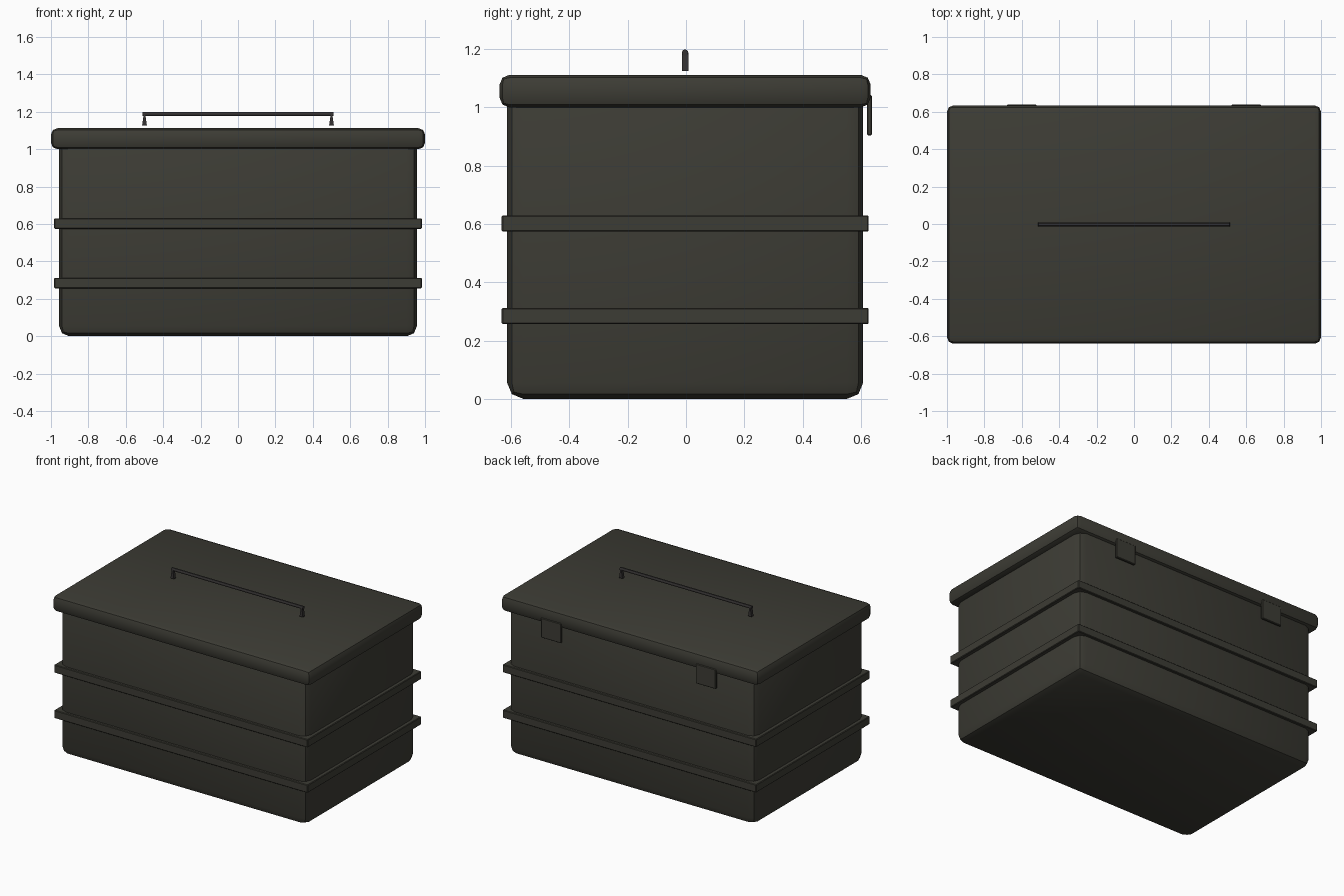
import bpy
import bmesh
from math import pi
from mathutils import Matrix, Vector

if "Cube" in bpy.data.objects:
    bpy.data.objects.remove(bpy.data.objects["Cube"])


def material(name, rgb):
    mat = bpy.data.materials.new(name)
    mat.use_nodes = True
    mat.diffuse_color = (*rgb, 1)
    mat.node_tree.nodes["Principled BSDF"].inputs["Base Color"].default_value = (*rgb, 1)
    return mat


OLIVE = material("dark olive", (0.046, 0.045, 0.035))
METAL = material("dark handle metal", (0.035, 0.032, 0.032))


def finish(name, bm, mat, bevel=0, segments=2):
    mesh = bpy.data.meshes.new(name)
    if bevel:
        bmesh.ops.bevel(bm, geom=bm.edges[:], offset=bevel, segments=segments,
                        profile=0.5, affect='EDGES')
    bmesh.ops.recalc_face_normals(bm, faces=bm.faces[:])
    bm.to_mesh(mesh)
    bm.free()
    mesh.materials.append(mat)
    obj = bpy.data.objects.new(name, mesh)
    bpy.context.collection.objects.link(obj)
    bpy.ops.object.select_all(action='DESELECT')
    obj.select_set(True)
    bpy.context.view_layer.objects.active = obj
    bpy.ops.object.shade_smooth_by_angle()
    return obj


def box(name, low, high, mat=OLIVE, bevel=0, segments=2, top_scale=1):
    low, high = Vector(low), Vector(high)
    bm = bmesh.new()
    bmesh.ops.create_cube(bm, size=1)
    for v in bm.verts:
        if v.co.z > 0:
            v.co.x *= top_scale
        v.co = (low + high) / 2 + v.co * (high - low)
    return finish(name, bm, mat, bevel, segments)


# Chest body and overhanging lid
box("body", (-0.957, -0.614, 0), (0.957, 0.608, 1.09), bevel=0.055)
box("lid", (-1, -0.64, 1.0), (1, 0.634, 1.112), bevel=0.034)

# Reinforcing bands around the body
for name, z in (("lower_band", 0.256), ("upper_band", 0.574)):
    box(name, (-0.983, -0.633, z), (0.983, 0.627, z + 0.056), bevel=0.004, segments=1)

# Hinge plates at the back
for name, x in (("left_hinge", 0.6), ("right_hinge", -0.6)):
    box(name, (x - 0.078, 0.621, 0.904), (x + 0.078, 0.639, 1.042), bevel=0.004, segments=1)

# Thin carrying handle: round bar on two tapered legs
bm = bmesh.new()
bmesh.ops.create_cone(bm, cap_ends=True, segments=12, radius1=0.011, radius2=0.011, depth=1.02,
                      matrix=Matrix.Translation((0, -0.003, 1.188)) @ Matrix.Rotation(pi / 2, 4, 'Y'))
finish("handle_bar", bm, METAL)
for name, x in (("left_handle_leg", 0.5), ("right_handle_leg", -0.5)):
    box(name, (x - 0.013, -0.014, 1.126), (x + 0.013, 0.008, 1.188), METAL, top_scale=0.3)
